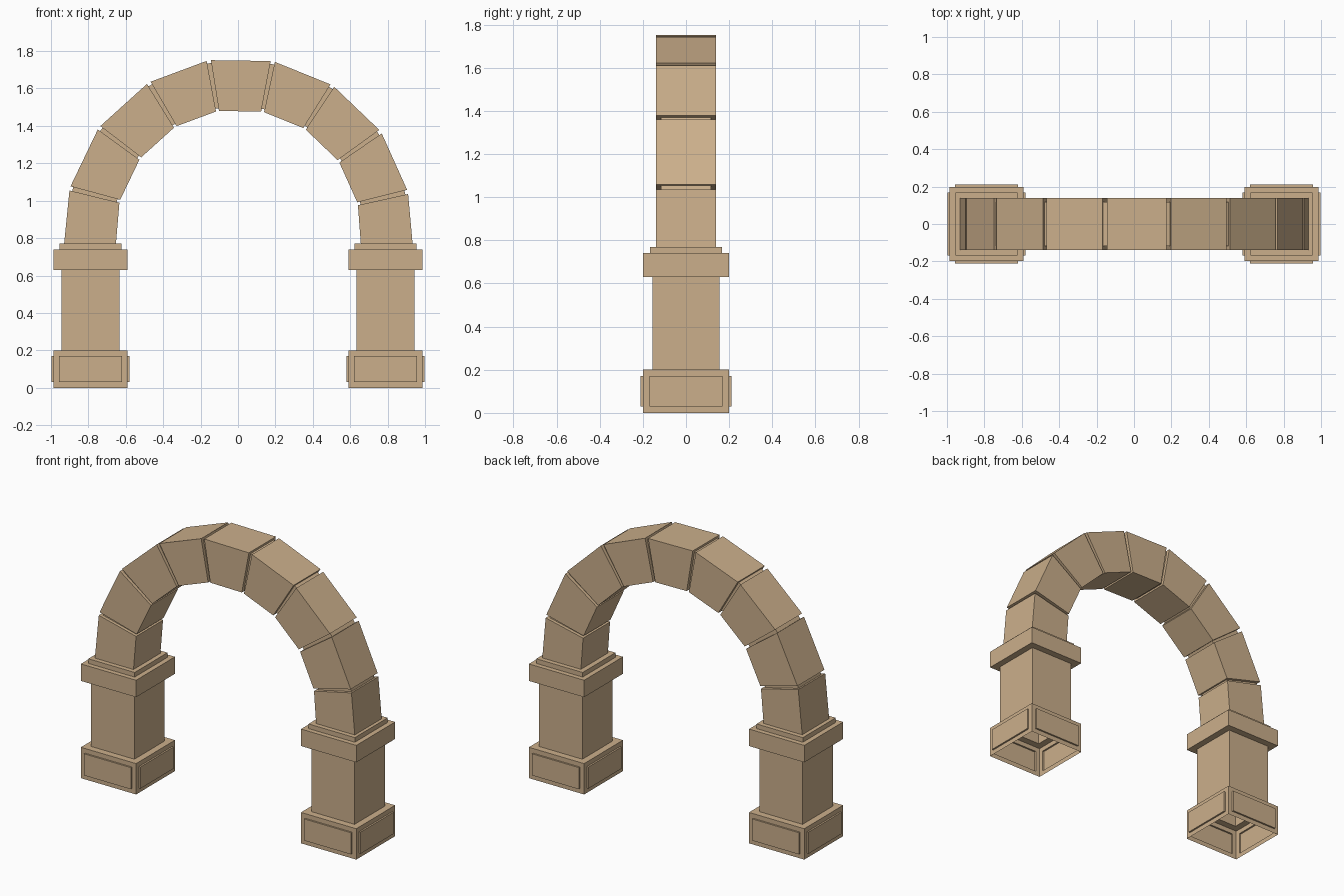
import bpy, bmesh, math
from mathutils import Vector

if "Cube" in bpy.data.objects:
    bpy.data.objects.remove(bpy.data.objects["Cube"])

stone = bpy.data.materials.new("sandstone")
stone.diffuse_color = (0.60, 0.43, 0.26, 1)
stone.use_nodes = True
stone.node_tree.nodes["Principled BSDF"].inputs["Base Color"].default_value = stone.diffuse_color


def loft(bm, rings):
    """Skin a list of four-point rings; returns the side faces per span."""
    loops = [[bm.verts.new(p) for p in ring] for ring in rings]
    spans = []
    for a, b in zip(loops, loops[1:]):
        spans.append([bm.faces.new((a[i], a[(i + 1) % 4], b[(i + 1) % 4], b[i]))
                      for i in range(4)])
    return loops, spans


def finish(bm, name):
    me = bpy.data.meshes.new(name)
    bm.to_mesh(me)
    bm.free()
    me.materials.append(stone)
    ob = bpy.data.objects.new(name, me)
    bpy.context.collection.objects.link(ob)
    return ob


def pier(name, cx):
    # hollow plinth, shaft, capital and top step as (half width x, half depth y, z)
    profile = [(.198, .199, 0), (.198, .199, .2), (.155, .155, .2), (.155, .155, .63),
               (.198, .199, .63), (.198, .199, .74), (.166, .168, .74), (.166, .168, .77)]
    rings = [[(cx - w, -d, z), (cx + w, -d, z), (cx + w, d, z), (cx - w, d, z)]
             for w, d, z in profile]
    bm = bmesh.new()
    loops, spans = loft(bm, rings)
    bm.faces.new(loops[-1])
    bm.normal_update()
    # raised panels on the plinth sides
    panels = spans[0]
    bmesh.ops.inset_individual(bm, faces=panels, thickness=.03, use_even_offset=True)
    raised = bmesh.ops.extrude_discrete_faces(bm, faces=panels)["faces"]
    bm.normal_update()
    for f in raised:
        n = f.normal.copy()
        bmesh.ops.translate(bm, verts=f.verts, vec=n * .011)
    return finish(bm, name)


pier("left_pier", -.789)
pier("right_pier", .789)

# arch: nine full blocks joined by slightly recessed joints
CX, CZ, R_OUT, R_IN, DEPTH = .002, .833, .93, .655, .138
JOINTS = [14.5, 36.8, 59, 80.2, 101.4, 122.7, 144.8, 166.7]
GAP = .7


def section(deg, inset=0, side_inset=0):
    c, s = math.cos(math.radians(deg)), math.sin(math.radians(deg))
    d = DEPTH - side_inset
    ro, ri = R_OUT - inset, R_IN + inset
    return [(CX - r * c, y, CZ + r * s)
            for r, y in ((ro, -d), (ri, -d), (ri, d), (ro, d))]


def springing(side):
    xo, xi, z = CX + side * .932, CX + side * .655, .765
    return [(xo, -DEPTH, z), (xi, -DEPTH, z), (xi, DEPTH, z), (xo, DEPTH, z)]


rings = [springing(-1)]
for j in JOINTS:
    rings += [section(j - GAP), section(j - GAP, .015, .021),
              section(j + GAP, .015, .021), section(j + GAP)]
rings.append(springing(1))
bm = bmesh.new()
loops, _ = loft(bm, rings)
bm.faces.new(loops[0])
bm.faces.new(loops[-1])
bmesh.ops.recalc_face_normals(bm, faces=bm.faces)
finish(bm, "arch_blocks")
